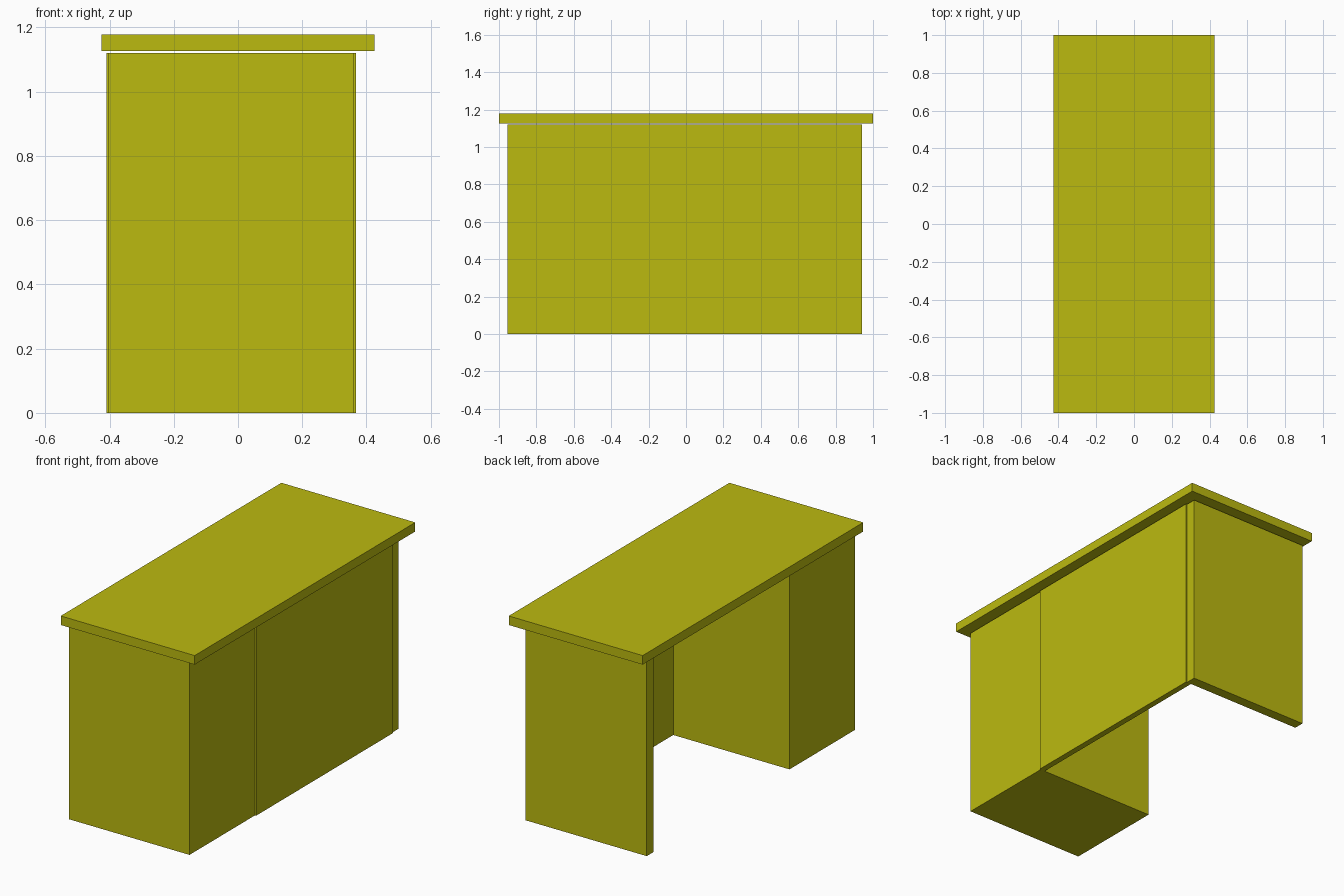
import bpy

if "Cube" in bpy.data.objects:
    bpy.data.objects.remove(bpy.data.objects["Cube"])

mat = bpy.data.materials.new("yellow_paint")
mat.diffuse_color = (0.5, 0.49, 0.005, 1)
mat.use_nodes = True
mat.node_tree.nodes["Principled BSDF"].inputs["Base Color"].default_value = mat.diffuse_color


def box(name, x, y, z):
    """Flat-faced box from (min, max) ranges on each axis."""
    bpy.ops.mesh.primitive_cube_add(size=1, location=[(a + b) / 2 for a, b in (x, y, z)])
    ob = bpy.context.object
    ob.name = name
    ob.scale = [b - a for a, b in (x, y, z)]
    bpy.ops.object.transform_apply(location=False, rotation=False, scale=True)
    ob.data.materials.append(mat)
    return ob


LEGS = (0, 1.12)

# Overhanging top, floating a hair above the supports
box("desk_top", (-0.425, 0.425), (-1, 1), (1.126, 1.178))
# Solid cabinet at the front end
box("cabinet", (-0.405, 0.361), (-0.955, -0.36), LEGS)
# Thin support panel at the back end
box("end_panel", (-0.409, 0.361), (0.88, 0.94), LEGS)
# Long panel joining both, standing slightly proud of them
box("long_side_panel", (0.333, 0.368), (-0.36, 0.88), LEGS)
